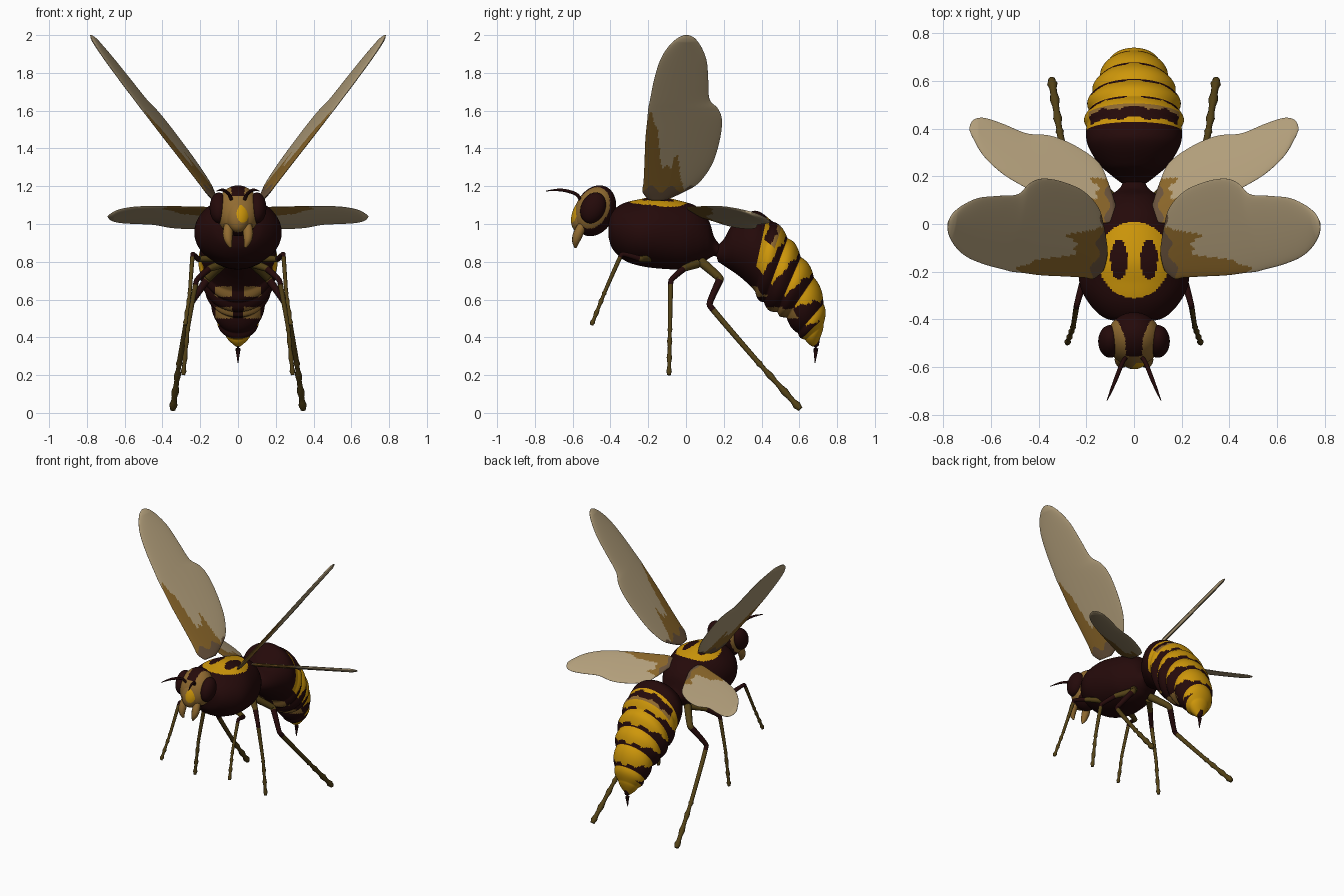
import bpy, bmesh, math
from mathutils import Vector, Matrix

cube = bpy.data.objects.get("Cube")
if cube:
    bpy.data.objects.remove(cube)


def material(name, r, g, b):
    m = bpy.data.materials.new(name)
    m.use_nodes = True
    m.diffuse_color = (r, g, b, 1)
    node = m.node_tree.nodes["Principled BSDF"]
    node.inputs["Base Color"].default_value = (r, g, b, 1)
    node.inputs["Roughness"].default_value = 0.6
    return m


PALETTE = [
    material("dark maroon", 0.018, 0.003, 0.003),
    material("warm yellow", 0.62, 0.31, 0.003),
    material("tan", 0.28, 0.145, 0.03),
    material("wing membrane", 0.44, 0.34, 0.195),
    material("wing brown", 0.25, 0.13, 0.022),
    material("wing root taupe", 0.14, 0.085, 0.045),
    material("leg olive", 0.085, 0.053, 0.008),
]
DARK, YELLOW, TAN, MEMBRANE, BROWN, TAUPE, OLIVE = range(len(PALETTE))


def sample(rows, steps, curve=0.5):
    """Curve through rows; yields (position along the rows, values)."""
    out = []
    last = len(rows) - 1
    for i in range(last):
        a, b, c, d = (rows[max(0, min(last, i + k))] for k in (-1, 0, 1, 2))
        for s in range(steps):
            u = s / steps
            blend = u * u * (3 - 2 * u)
            leave, arrive = curve * u * (1 - u) ** 2, curve * u * u * (u - 1)
            out.append((i + u, [q + (r - q) * blend + (r - p) * leave + (w - q) * arrive
                                for p, q, r, w in zip(a, b, c, d)]))
    out.append((last, list(rows[-1])))
    return out


def finish(name, bm):
    bmesh.ops.recalc_face_normals(bm, faces=bm.faces)
    mesh = bpy.data.meshes.new(name)
    bm.to_mesh(mesh)
    bm.free()
    for m in PALETTE:
        mesh.materials.append(m)
    mesh.shade_smooth()
    bpy.context.collection.objects.link(bpy.data.objects.new(name, mesh))


def loft(name, rings, rule):
    """Skin closed rings; rule(position, angle, centre) picks the colour."""
    bm = bmesh.new()
    verts = [[bm.verts.new(p) for p in ring] for _, ring in rings]
    n = len(verts[0])
    for i in range(len(rings) - 1):
        t = (rings[i][0] + rings[i + 1][0]) / 2
        for j in range(n):
            k = (j + 1) % n
            f = bm.faces.new((verts[i][j], verts[i][k], verts[i + 1][k], verts[i + 1][j]))
            f.material_index = rule(t, math.tau * (j + 0.5) / n, f.calc_center_median())
    for end, t in ((verts[0], rings[0][0]), (verts[-1], rings[-1][0])):
        f = bm.faces.new(end)
        f.material_index = rule(t, 0, f.calc_center_median())
    finish(name, bm)


def circle(n):
    return [math.tau * j / n for j in range(n)]


def body(name, rows, steps, sides, rule, swell=lambda t: 1):
    """Rows: top y, top z, bottom y, bottom z, half width."""
    rings = []
    for t, (ty, tz, by, bz, w) in sample(rows, steps):
        mid = Vector((0, ty + by, tz + bz)) / 2
        up = Vector((0, ty - by, tz - bz)) / 2
        g = swell(t)
        rings.append((t, [mid + g * (Vector((w * math.cos(a), 0, 0)) + up * math.sin(a))
                          for a in circle(sides)]))
    loft(name, rings, rule)


def tube(name, path, rule, steps=4, curve=0.5, bead=lambda t: 1):
    """Path rows: x, y, z, radius."""
    pts = sample(path, steps, curve)
    rings = []
    for i, (t, (x, y, z, r)) in enumerate(pts):
        ahead = Vector(pts[min(i + 1, len(pts) - 1)][1][:3])
        behind = Vector(pts[max(i - 1, 0)][1][:3])
        turn = (ahead - behind).to_track_quat('Z', 'Y')
        rings.append((t, [Vector((x, y, z)) + turn @ Vector((math.cos(a), math.sin(a), 0)) * r * bead(t)
                          for a in circle(10)]))
    loft(name, rings, rule)


def ellipsoid(name, centre, radii, tilt, rule):
    bm = bmesh.new()
    bmesh.ops.create_uvsphere(bm, u_segments=96, v_segments=64, radius=1)
    place = Matrix.Translation(centre) @ Matrix.Rotation(tilt, 4, 'X') @ Matrix.Diagonal((*radii, 1))
    for f in bm.faces:
        q = f.calc_center_median()
        f.material_index = rule(q, place @ q)
    bmesh.ops.transform(bm, matrix=place, verts=bm.verts)
    finish(name, bm)


# Thorax with a ringed yellow saddle
def thorax_rule(t, a, p):
    if math.sin(a) < 0.3:
        return DARK
    saddle = math.hypot(p.x / 0.15, (p.y + 0.15) / 0.16) < 1
    spot = math.hypot((abs(p.x) - 0.063) / 0.036, (p.y + 0.15) / 0.085) < 1
    return YELLOW if saddle and not spot else DARK


body("thorax", [
    (-.41, 1.03, -.41, .93, .06), (-.39, 1.07, -.39, .87, .13), (-.33, 1.11, -.33, .81, .19),
    (-.25, 1.13, -.25, .78, .228), (-.15, 1.145, -.15, .765, .225), (-.02, 1.12, -.02, .76, .19),
    (.06, 1.09, .06, .78, .15), (.12, 1.02, .11, .81, .105), (.15, .93, .15, .83, .06),
    (.19, .88, .19, .81, .04)], 16, 160, thorax_rule)


# Abdomen with wedge-shaped bands and pale belly patches
def abdomen_rule(t, a, p):
    v = math.sin(a)
    ragged = 0.05 * math.sin(9 * a) + 0.03 * math.sin(23 * a)
    if t > 8.6:
        return YELLOW
    if v < -0.4:
        patch = (0.615 < p.z < 0.67 or 0.5 < p.z < 0.56) and 0.03 < abs(p.x) < 0.12
        return TAN if patch else DARK
    if t < 3.75:
        return DARK
    if t < 4.55 and v > 0.4:
        return YELLOW if t < 3.95 + ragged else DARK if t < 4.4 + ragged else TAN
    if t < 5:
        return YELLOW if t < 4.55 + 0.4 * v + ragged else DARK
    return YELLOW if t % 1 < 0.34 + 0.56 * v + ragged else DARK


body("abdomen", [
    (.15, .87, .17, .80, .035), (.20, .92, .20, .78, .09), (.25, 1.0, .26, .74, .15),
    (.36, 1.07, .31, .70, .195), (.45, 1.02, .36, .65, .20), (.54, .93, .41, .58, .19),
    (.61, .83, .48, .53, .175), (.68, .72, .53, .50, .145), (.73, .58, .59, .42, .115),
    (.73, .47, .63, .385, .075), (.70, .37, .67, .35, .02)], 16, 120, abdomen_rule,
    lambda t: 1 + 0.1 * (abs(math.sin(math.pi * t)) - 0.35) if t > 4.1 else 1)
tube("stinger", [(0, .685, .39, .025), (0, .687, .34, .014), (0, .683, .265, .002)], lambda *_: DARK)


# Head, face, eyes, jaws and antennae
TILT = math.radians(-25)
EYE = Vector((.1, -.492, 1.085))


def head_rule(q, p):
    ring = Matrix.Rotation(-TILT, 3, 'X') @ (p - EYE)
    if abs(p.x) > 0.035 and math.hypot(ring.y / 0.083, ring.z / 0.115) < 1:
        return TAN
    return TAN if q.y < -0.3 and q.z < 0.3 else DARK


def face_rule(q, p):
    if math.hypot((p.x - 0.025) / 0.032, (p.z - 1.055) / 0.048) < 1:
        return YELLOW
    return TAN if p.z < 1.15 else DARK


ellipsoid("head", (0, -.482, 1.07), (.115, .105, .14), TILT, head_rule)
ellipsoid("face", (0, -.535, 1.055), (.07, .065, .105), TILT, face_rule)
for side, label in ((1, "left"), (-1, "right")):
    ellipsoid(label + "_eye", (side * EYE.x, EYE.y, EYE.z), (.05, .064, .085), TILT, lambda q, p: DARK)
    tube(label + "_jaw", [(side * .05, -.545, 1.0, .024), (side * .054, -.57, .95, .027),
                          (side * .05, -.583, .91, .021), (side * .038, -.585, .875, .006)],
         lambda *_: TAN)
    tube(label + "_antenna", [(side * .035, -.56, 1.13, .009), (side * .05, -.585, 1.16, .009),
                              (side * .08, -.66, 1.18, .008), (side * .113, -.74, 1.175, .002)],
         lambda *_: DARK)


# Wings: rows give span position, leading edge y and trailing edge y
def wing(name, rows, place, normal, spread):
    start, end = rows[0][0], rows[-1][0]
    outline = sample(rows, 12)
    rings = []
    for _, (s, lead, trail) in outline:
        mid, half = (lead + trail) / 2, (trail - lead) / 2
        thick = min(0.012, abs(half) * 0.2)
        rings.append((s, [place(s, mid - half * math.cos(a)) + normal * thick * math.sin(a)
                          for a in circle(100)]))

    def rule(s, a, p):
        lead = min((row for _, row in outline), key=lambda row: abs(row[0] - s))[1]
        f = (s - start) / (end - start)
        across = p.y - lead
        if f < 0.07 + 0.02 * math.sin(60 * p.y):
            return TAUPE
        tongue = 0.09 * math.sin(45 * across) + 0.03 * math.sin(120 * across)
        return BROWN if across < spread * (1 - (f - tongue) / 0.48) else MEMBRANE

    loft(name, rings, rule)


FORE = [(1.13, -.20, -.10), (1.17, -.23, -.01), (1.22, -.225, .07), (1.32, -.22, .14),
        (1.45, -.215, .18), (1.55, -.205, .19), (1.61, -.2, .17), (1.66, -.19, .125),
        (1.76, -.17, .118), (1.86, -.14, .11), (1.93, -.1, .085), (1.98, -.05, .05), (2.0, -.01, .015)]
HIND = [(.07, .02, .06), (.11, .005, .18), (.15, .01, .26), (.25, .055, .33), (.35, .10, .37),
        (.45, .15, .38), (.55, .21, .42), (.63, .285, .445), (.675, .36, .435), (.69, .395, .405)]

# Legs: rows give x, y, z and radius from hip to foot
LEGS = {
    "front": [(.10, -.18, .82, .022), (.21, -.24, .815, .016), (.24, -.34, .84, .012),
              (.255, -.43, .64, .01), (.28, -.5, .465, .011)],
    "middle": [(.08, .06, .79, .024), (.15, -.01, .765, .018), (.22, -.08, .70, .014),
               (.265, -.085, .45, .011), (.29, -.09, .20, .012)],
    "rear": [(.07, .08, .80, .026), (.16, .18, .71, .021), (.255, .125, .57, .016),
             (.31, .38, .27, .014), (.345, .605, .02, .018)],
}

for side, label in ((1, "left"), (-1, "right")):
    wing(label + "_fore_wing", FORE,
         lambda s, y: Vector((side * (.78 - .2 * y - .79 * (2 - s)), y, s)),
         Vector((side, .2, -.79)).normalized(), 0.26)
    wing(label + "_hind_wing", HIND,
         lambda s, y: Vector((side * s, y, 1.07 + .215 * (s - .1) - .424 * (y - .03))),
         Vector((side * -.215, .424, 1)).normalized(), 0.2)
    for pair, path in LEGS.items():
        tube(f"{label}_{pair}_leg", [(side * x, y, z, r) for x, y, z, r in path],
             lambda t, a, p: DARK if 1.2 < t < 2.2 else OLIVE, 12, 0.1,
             lambda t: 1 + 0.25 * math.sin(t * 25) if t > 3 else 1)
